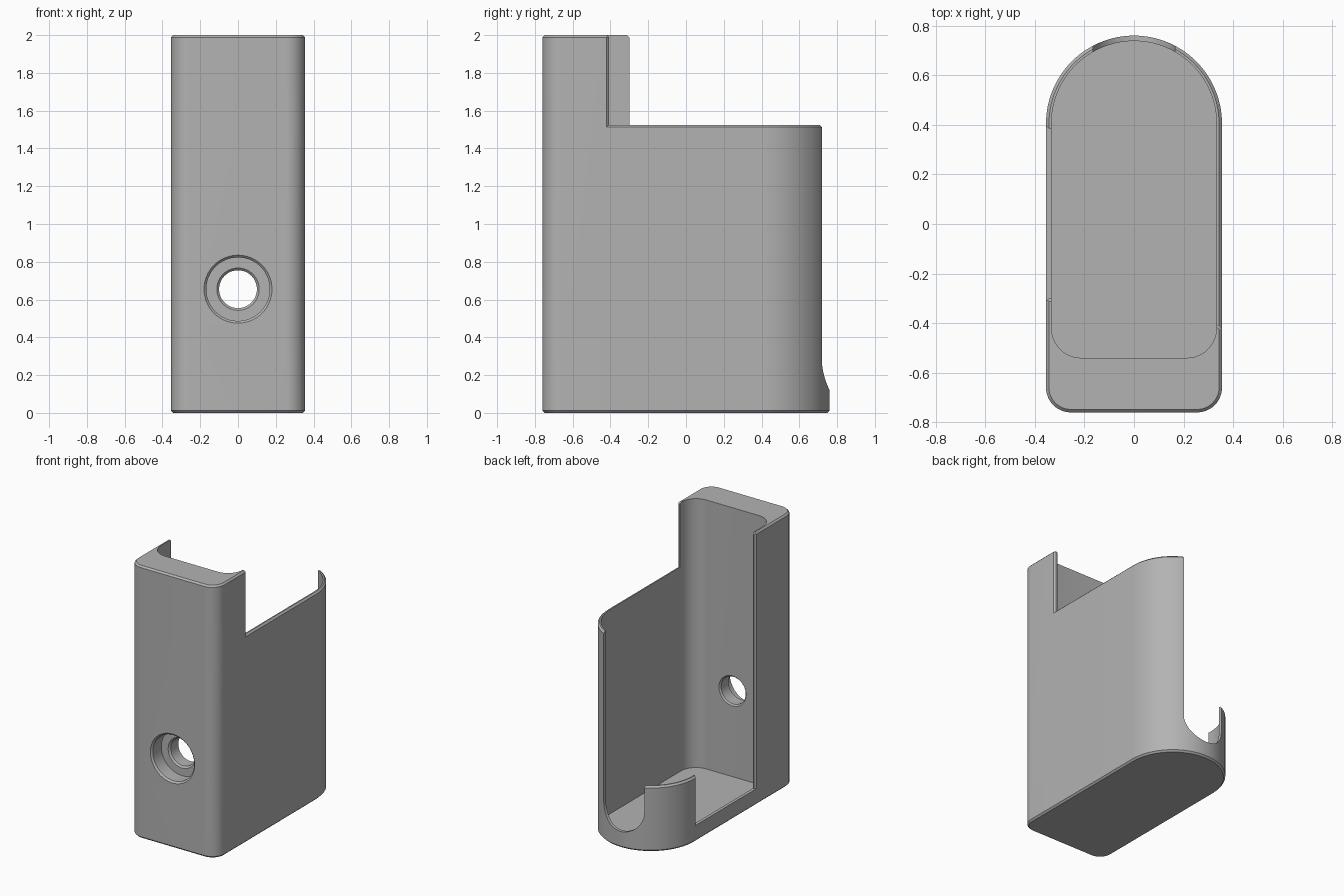
import bpy, bmesh
from math import pi, cos, sin, radians
from mathutils import Matrix

if "Cube" in bpy.data.objects:
    bpy.data.objects.remove(bpy.data.objects["Cube"], do_unlink=True)

HALF_W, FRONT, ARC_Y = 0.355, -0.76, 0.405
WALL, CHAMFER, HEIGHT = 0.022, 0.012, 2.0

grey = bpy.data.materials.new("plain grey")
grey.use_nodes = True
colour = (0.45, 0.45, 0.45, 1)
grey.diffuse_color = colour
grey.node_tree.nodes["Principled BSDF"].inputs["Base Color"].default_value = colour


def arc(cx, cy, r, start, end, n):
    step = (end - start) / n
    return [(cx + r * cos(radians(start + i * step)),
             cy + r * sin(radians(start + i * step))) for i in range(n + 1)]


def to_object(name, bm):
    bmesh.ops.recalc_face_normals(bm, faces=bm.faces)
    mesh = bpy.data.meshes.new(name)
    bm.to_mesh(mesh)
    bm.free()
    mesh.materials.append(grey)
    obj = bpy.data.objects.new(name, mesh)
    bpy.context.collection.objects.link(obj)
    return obj


def prism(name, points, z0, z1, chamfer=0.0, rotate=None):
    """Extrude an outline upward, chamfering both rims if asked."""
    bm = bmesh.new()
    base = bm.faces.new([bm.verts.new((x, y, z0)) for x, y in points])
    geom = bmesh.ops.extrude_face_region(bm, geom=[base], use_keep_orig=True)["geom"]
    for v in geom:
        if isinstance(v, bmesh.types.BMVert):
            v.co.z = z1
    bmesh.ops.recalc_face_normals(bm, faces=bm.faces)
    if chamfer:
        rims = [e for e in bm.edges if abs(e.verts[0].co.z - e.verts[1].co.z) < 1e-5]
        bmesh.ops.bevel(bm, geom=rims, offset=chamfer * 2 ** 0.5 / 2 ** 0.5,
                        segments=1, affect='EDGES')
    if rotate:
        bm.transform(rotate)
    return to_object(name, bm)


def lathe(name, profile):
    """Revolve (radius, y) points about the y axis."""
    bm = bmesh.new()
    verts = [bm.verts.new((r, y, 0)) for r, y in profile]
    edges = [bm.edges.new(pair) for pair in zip(verts, verts[1:])]
    bmesh.ops.spin(bm, geom=verts + edges, cent=(0, 0, 0), axis=(0, 1, 0),
                   angle=2 * pi, steps=64)
    bmesh.ops.remove_doubles(bm, verts=bm.verts, dist=1e-5)
    return to_object(name, bm)


def combine(target, other, operation):
    mod = target.modifiers.new(other.name, 'BOOLEAN')
    mod.operation, mod.object, mod.solver = operation, other, 'EXACT'
    bpy.context.view_layer.objects.active = target
    bpy.ops.object.modifier_apply(modifier=mod.name)
    bpy.data.objects.remove(other, do_unlink=True)


# Outline pieces shared by the solid parts
front_left = arc(-HALF_W + 0.1, FRONT + 0.1, 0.1, 180, 270, 12)
front_right = arc(HALF_W - 0.1, FRONT + 0.1, 0.1, 270, 360, 12)
back = arc(0, ARC_Y, HALF_W, 0, 180, 64)

# Low tray, tall half shell, full-height front column
holder = prism("holder_shell", front_left + front_right + back, 0, 0.48, CHAMFER)
half = [(0, FRONT)] + front_right + back[:33]
combine(holder, prism("side_shell", half, 0, 1.525, CHAMFER), 'UNION')
column = front_left + front_right + [(HALF_W, -0.42), (HALF_W - CHAMFER, -0.408),
                                     (0.3, -0.408), (0.3, -0.3), (-HALF_W, -0.3)]
combine(holder, prism("front_column", column, 0, HEIGHT, CHAMFER), 'UNION')

# Inner cavity
inner = HALF_W - WALL
cavity = (arc(-inner + 0.12, -0.42, 0.12, 180, 270, 12)
          + arc(inner - 0.12, -0.42, 0.12, 270, 360, 12)
          + arc(0, ARC_Y, inner, 0, 180, 64))
combine(holder, prism("cavity", cavity, 0.025, 3), 'DIFFERENCE')

# Side opening with chamfered ends
opening = [(-0.2, -0.3), (-0.343, -0.3), (-0.4, -0.357),
           (-0.4, 0.442), (-0.343, 0.385), (-0.2, 0.385)]
combine(holder, prism("side_opening", opening, 0.12, 3), 'DIFFERENCE')

# Round-bottomed slot in the back
slot = arc(0, 0.285, 0.165, 180, 360, 32) + [(0.165, 3), (-0.165, 3)]
stand = Matrix.Rotation(pi / 2, 4, 'X')
combine(holder, prism("back_slot", slot, -1, -0.3, rotate=stand), 'DIFFERENCE')

# Countersunk screw hole in the front
hole = lathe("screw_hole", [(0, -0.8), (0.22, -0.8), (0.168, -0.748), (0.168, -0.65),
                            (0.112, -0.65), (0.1, -0.638), (0.1, -0.55),
                            (0.14, -0.51), (0, -0.51)])
hole.location.z = 0.655
bpy.context.view_layer.update()
combine(holder, hole, 'DIFFERENCE')

# Smooth curves, crisp edges
bpy.ops.object.select_all(action='DESELECT')
holder.select_set(True)
bpy.context.view_layer.objects.active = holder
bpy.ops.object.shade_smooth_by_angle(angle=radians(25))
